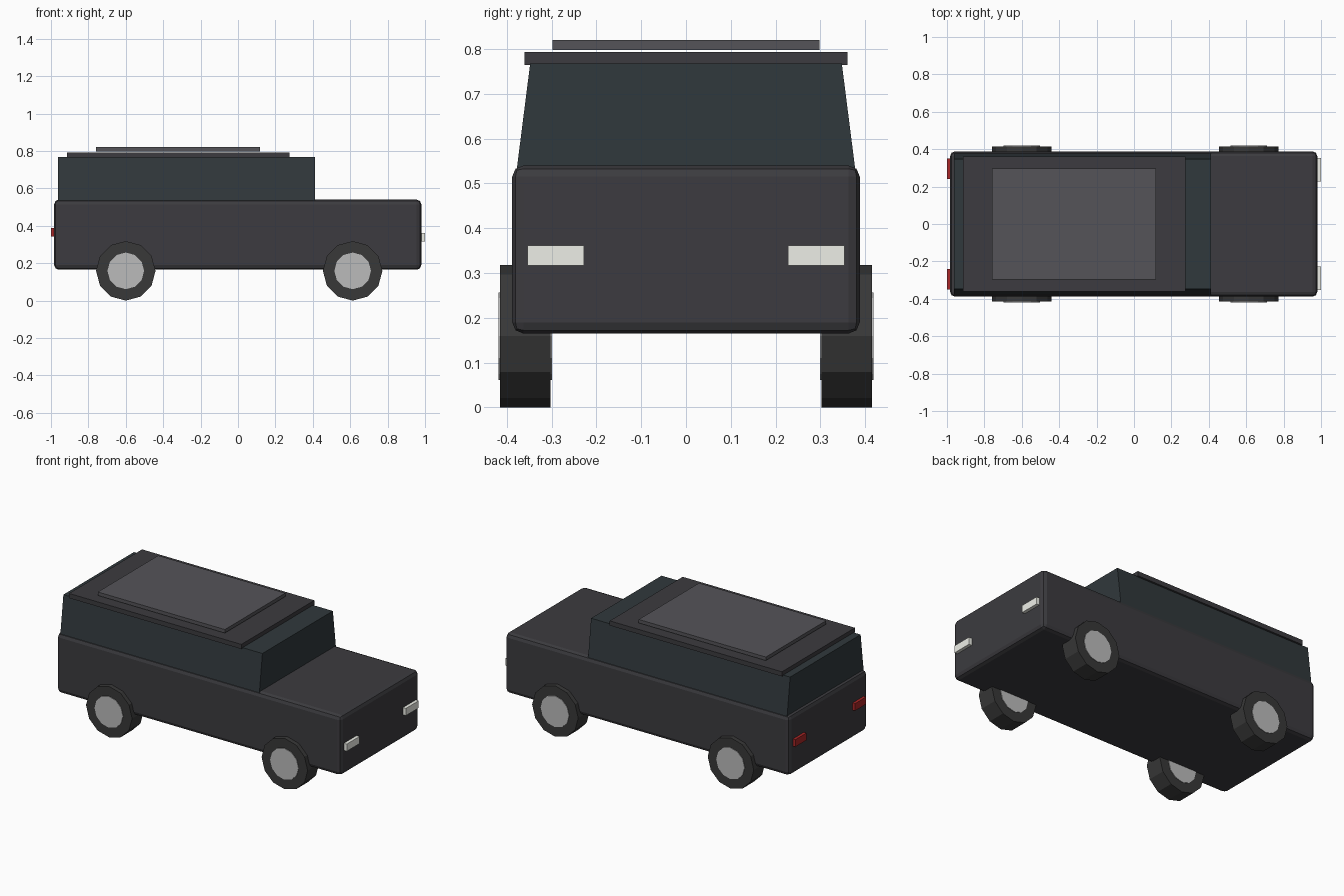
import bpy, bmesh, math
from mathutils import Matrix

if "Cube" in bpy.data.objects:
    bpy.data.objects.remove(bpy.data.objects["Cube"])


def material(name, rgb):
    m = bpy.data.materials.new(name)
    m.diffuse_color = (*rgb, 1)
    m.use_nodes = True
    m.node_tree.nodes["Principled BSDF"].inputs["Base Color"].default_value = m.diffuse_color
    return m


PAINT = material("dark_paint", (0.045, 0.044, 0.05))
GLASS = material("tinted_glass", (0.03, 0.04, 0.045))
PANEL = material("roof_panel_grey", (0.09, 0.088, 0.098))
RUBBER = material("rubber", (0.04, 0.04, 0.04))
METAL = material("hub_metal", (0.5, 0.5, 0.5))
WHITE = material("headlight_white", (0.85, 0.86, 0.8))
RED = material("taillight_red", (0.4, 0.02, 0.02))


def finish(name, bm, mat):
    me = bpy.data.meshes.new(name)
    bm.to_mesh(me)
    bm.free()
    me.materials.append(mat)
    ob = bpy.data.objects.new(name, me)
    bpy.context.collection.objects.link(ob)
    return ob


def box(name, x, y, z, mat, bevel=0, top_y=1):
    """Box from (min, max) ranges; top_y narrows the upper face in y."""
    bm = bmesh.new()
    bmesh.ops.create_cube(bm, size=1)
    for v in bm.verts:
        taper = top_y if v.co.z > 0 else 1
        v.co = [r[0] + (c + 0.5) * (r[1] - r[0]) for c, r in zip(v.co, (x, y, z))]
        v.co.y *= taper
    ob = finish(name, bm, mat)
    if bevel:
        mod = ob.modifiers.new("bevel", 'BEVEL')
        mod.width = bevel
        mod.segments = 2
    return ob


def disc(name, x, y, z, radius, width, mat):
    """Twelve-sided cylinder with its axis along y."""
    bm = bmesh.new()
    bmesh.ops.create_cone(bm, cap_ends=True, segments=12, radius1=radius,
                          radius2=radius, depth=width)
    bm.transform(Matrix.Translation((x, y, z)) @ Matrix.Rotation(math.pi / 2, 4, 'X'))
    return finish(name, bm, mat)


# Body, cabin and roof
box("body", (-0.983, 0.98), (-0.388, 0.388), (0.165, 0.54), PAINT, bevel=0.025)
box("cabin", (-0.963, 0.412), (-0.378, 0.378), (0.53, 0.768), GLASS, top_y=0.92)
box("roof", (-0.915, 0.275), (-0.36, 0.36), (0.764, 0.793), PAINT)
box("roof_panel", (-0.76, 0.118), (-0.298, 0.298), (0.798, 0.82), PANEL)

for side, s in (("right", -1), ("left", 1)):
    # Wheels with hubs showing on both faces
    for end, x in (("rear", -0.6), ("front", 0.613)):
        disc(f"{end}_{side}_tyre", x, s * 0.359, 0.159, 0.159, 0.113, RUBBER)
        disc(f"{end}_{side}_hub", x, s * 0.359, 0.159, 0.098, 0.12, METAL)
    # Lights
    ys = sorted((s * 0.228, s * 0.354))
    box(f"{side}_headlight", (0.97, 1.0), ys, (0.317, 0.362), WHITE)
    ys = sorted((s * 0.24, s * 0.35))
    box(f"{side}_taillight", (-1.0, -0.97), ys, (0.343, 0.388), RED)
